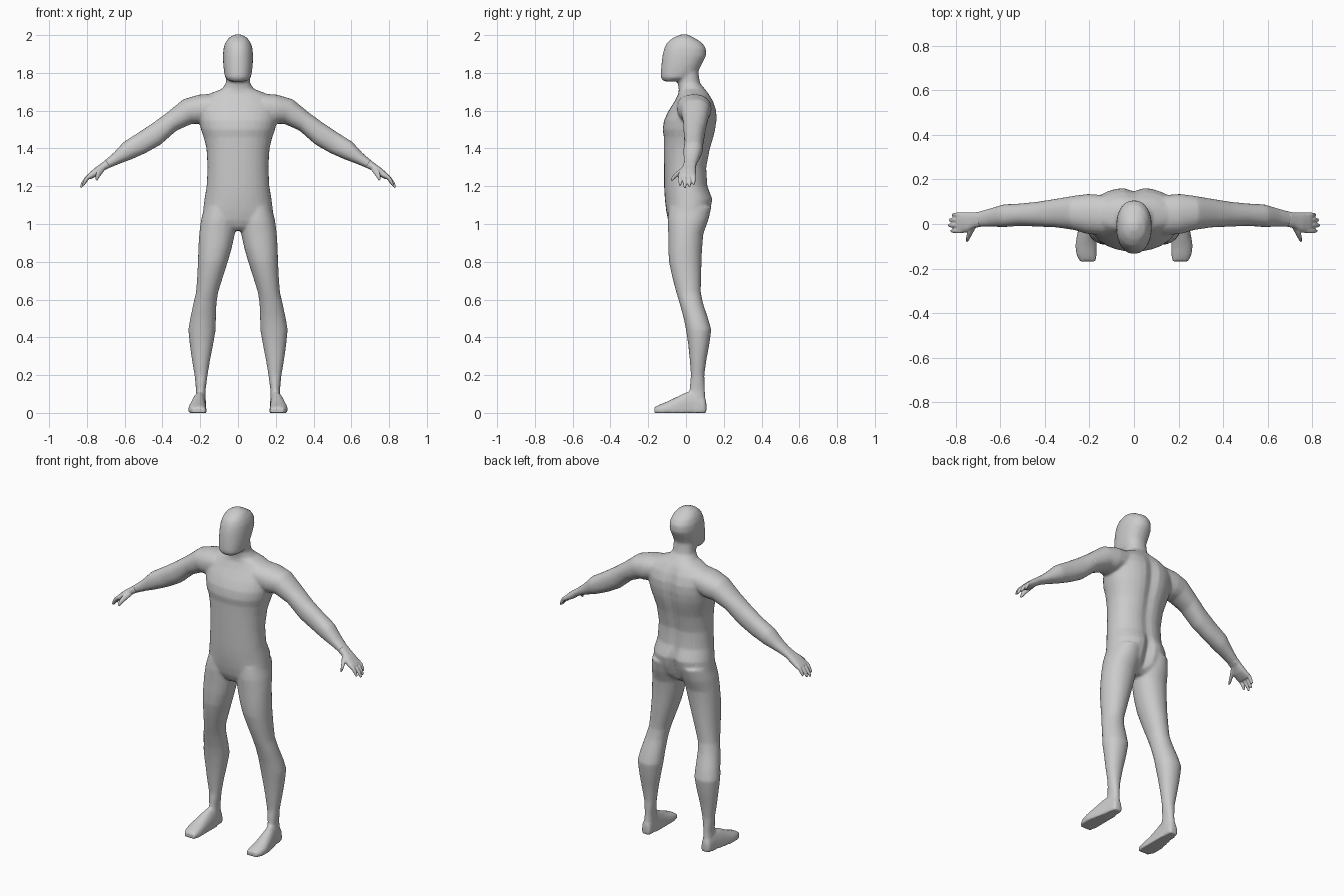
import bpy, bmesh, math
from mathutils import Vector

skin = bpy.data.materials.new("plain grey")
skin.diffuse_color = (0.6, 0.6, 0.6, 1)


def ring(a, b, y0, y1, groove=0.0, power=2.2):
    """Closed cross-section between (x, z) points a and b, from depth y0 to y1."""
    a, b = Vector(a), Vector(b)
    mid, half = (a + b) / 2, (a - b) / 2
    pts = []
    for i in range(32):
        t = math.tau * i / 32
        c, s = math.cos(t), math.sin(t)
        c = math.copysign(abs(c) ** (2 / power), c)
        s = math.copysign(abs(s) ** (2 / power), s)
        p = mid + half * c
        y = (y0 + y1) / 2 + (y1 - y0) / 2 * s
        if s > 0:
            y -= groove * math.exp(-(p.x / 0.03) ** 2)
        pts.append((p.x, y, p.y))
    return pts


def loft(bm, rings, side=1):
    loops = [[bm.verts.new((x * side, y, z)) for x, y, z in r] for r in rings]
    n = len(loops[0])
    for lo, hi in zip(loops, loops[1:]):
        for i in range(n):
            bm.faces.new((lo[i], lo[(i + 1) % n], hi[(i + 1) % n], hi[i]))
    bm.faces.new(loops[0][::-1])
    bm.faces.new(loops[-1])


def finish(name, bm, voxel, smooth, ratio):
    """Fuse the overlapping lofts into one smooth skin."""
    bmesh.ops.recalc_face_normals(bm, faces=bm.faces)
    for f in bm.faces:
        f.smooth = True
    me = bpy.data.meshes.new(name)
    bm.to_mesh(me)
    bm.free()
    me.materials.append(skin)
    ob = bpy.data.objects.new(name, me)
    bpy.context.collection.objects.link(ob)
    m = ob.modifiers.new("fuse", 'REMESH')
    m.mode, m.voxel_size, m.use_smooth_shade = 'VOXEL', voxel, True
    m = ob.modifiers.new("soften", 'SMOOTH')
    m.factor, m.iterations = 0.5, smooth
    m = ob.modifiers.new("simplify", 'DECIMATE')
    m.ratio = ratio


body = bmesh.new()

# torso and neck: height, half width, front, back, spine groove
torso = [
    (0.965, 0.05, -0.06, 0.05, 0), (0.985, 0.10, -0.08, 0.085, 0.01),
    (1.02, 0.175, -0.095, 0.115, 0.03), (1.07, 0.185, -0.105, 0.135, 0.035),
    (1.13, 0.178, -0.112, 0.147, 0.03), (1.20, 0.166, -0.116, 0.118, 0.012),
    (1.30, 0.161, -0.116, 0.112, 0.012), (1.40, 0.167, -0.118, 0.132, 0.015),
    (1.46, 0.182, -0.117, 0.15, 0.018), (1.50, 0.196, -0.124, 0.16, 0.02),
    (1.55, 0.207, -0.116, 0.166, 0.02), (1.60, 0.21, -0.092, 0.164, 0.018),
    (1.65, 0.20, -0.06, 0.147, 0.012), (1.69, 0.15, -0.04, 0.122, 0.005),
    (1.715, 0.085, -0.038, 0.10, 0), (1.745, 0.064, -0.043, 0.074, 0),
    (1.80, 0.062, -0.05, 0.066, 0), (1.85, 0.06, -0.05, 0.066, 0)]
loft(body, [ring((w, z), (-w, z), f, b, g) for z, w, f, b, g in torso])

# head: height, half width, front, back
head = [
    (1.755, 0.045, -0.118, -0.03), (1.775, 0.068, -0.133, 0.03),
    (1.80, 0.073, -0.134, 0.06), (1.84, 0.078, -0.13, 0.08),
    (1.89, 0.08, -0.125, 0.106), (1.93, 0.077, -0.115, 0.105),
    (1.96, 0.067, -0.10, 0.085), (1.985, 0.05, -0.07, 0.045),
    (2.003, 0.018, -0.03, 0.01)]
loft(body, [ring((w, z), (-w, z), f, b) for z, w, f, b in head])

# arm: upper point, lower point, front, back
arm = [
    ((0.13, 1.69), (0.15, 1.55), -0.05, 0.13), ((0.205, 1.685), (0.21, 1.53), -0.045, 0.135),
    ((0.29, 1.66), (0.245, 1.53), -0.027, 0.127), ((0.375, 1.59), (0.325, 1.495), -0.015, 0.113),
    ((0.45, 1.535), (0.41, 1.42), -0.012, 0.10), ((0.525, 1.485), (0.49, 1.375), -0.008, 0.092),
    ((0.605, 1.435), (0.565, 1.342), -0.014, 0.088), ((0.66, 1.375), (0.63, 1.318), -0.012, 0.07),
    ((0.715, 1.328), (0.692, 1.292), -0.012, 0.054), ((0.735, 1.31), (0.715, 1.28), -0.012, 0.05)]

# leg: height, inner, outer, front, back
leg = [
    (1.09, 0.01, 0.178, -0.09, 0.135), (1.02, 0.008, 0.196, -0.097, 0.118),
    (0.95, 0.016, 0.205, -0.094, 0.092), (0.87, 0.034, 0.21, -0.094, 0.085),
    (0.80, 0.054, 0.212, -0.09, 0.082), (0.72, 0.08, 0.216, -0.073, 0.08),
    (0.64, 0.105, 0.222, -0.052, 0.078), (0.58, 0.114, 0.236, -0.034, 0.09),
    (0.50, 0.117, 0.253, -0.012, 0.117), (0.44, 0.118, 0.263, 0.0, 0.134),
    (0.36, 0.132, 0.255, 0.012, 0.123), (0.28, 0.148, 0.244, 0.02, 0.108),
    (0.20, 0.161, 0.23, 0.026, 0.097), (0.12, 0.172, 0.222, 0.018, 0.10),
    (0.06, 0.17, 0.226, 0.0, 0.105), (0.01, 0.172, 0.228, 0.0, 0.105)]

# foot: depth, inner, outer, top height
foot = [
    (0.108, 0.18, 0.22, 0.06), (0.095, 0.17, 0.23, 0.09), (0.04, 0.168, 0.236, 0.115),
    (0.0, 0.168, 0.245, 0.11), (-0.05, 0.168, 0.256, 0.085), (-0.10, 0.167, 0.264, 0.06),
    (-0.14, 0.168, 0.258, 0.044), (-0.168, 0.172, 0.243, 0.03)]


def foot_ring(y, x0, x1, top):
    """Arched section with a flat sole."""
    pts = [(x0, y, 0.0)]
    for i in range(9):
        t = math.pi * i / 8
        x = (x0 + x1) / 2 - (x1 - x0) / 2 * math.cos(t)
        pts.append((x, y, 0.02 + (top - 0.02) * math.sin(t) ** 0.9 if 0 < i < 8 else 0.02))
    return pts + [(x1, y, 0.0)]


for side in (1, -1):
    loft(body, [ring(*r) for r in arm], side)
    loft(body, [ring((o, z), (i, z), f, b, 0, 2.1) for z, i, o, f, b in leg], side)
    loft(body, [foot_ring(*r) for r in foot], side)
finish("body", body, 0.008, 5, 0.25)


def digit(bm, path, side):
    """Tapered finger through (x, y, z, radius) points."""
    loft(bm, [ring((x + 0.7 * r, z + 0.7 * r), (x - 0.7 * r, z - 0.7 * r), y - r, y + r, 0, 2)
              for x, y, z, r in path], side)


for side, label in ((1, "left"), (-1, "right")):
    hand = bmesh.new()
    # palm
    palm = [((0.70, 1.34), (0.675, 1.30), -0.012, 0.056), ((0.728, 1.318), (0.705, 1.286), -0.018, 0.052),
            ((0.76, 1.295), (0.735, 1.26), -0.036, 0.052), ((0.79, 1.268), (0.768, 1.243), -0.042, 0.052),
            ((0.802, 1.255), (0.784, 1.236), -0.041, 0.05)]
    loft(hand, [ring(*r, 0, 2.5) for r in palm], side)
    # four fingers
    for y, reach in ((0.041, 0.82), (0.018, 0.832), (-0.006, 0.837), (-0.031, 0.825)):
        k = reach - 0.837
        digit(hand, [(0.775, y, 1.262, 0.011), (0.805 + k / 2, y, 1.238 - k / 2, 0.0105),
                     (0.823 + k, y, 1.212 - k, 0.0095), (0.833 + k, y, 1.193 - k, 0.006)], side)
    # thumb
    digit(hand, [(0.715, 0.0, 1.298, 0.016), (0.735, -0.035, 1.272, 0.016),
                 (0.745, -0.06, 1.252, 0.0125), (0.75, -0.076, 1.232, 0.007)], side)
    finish(label + "_hand", hand, 0.004, 2, 0.4)
